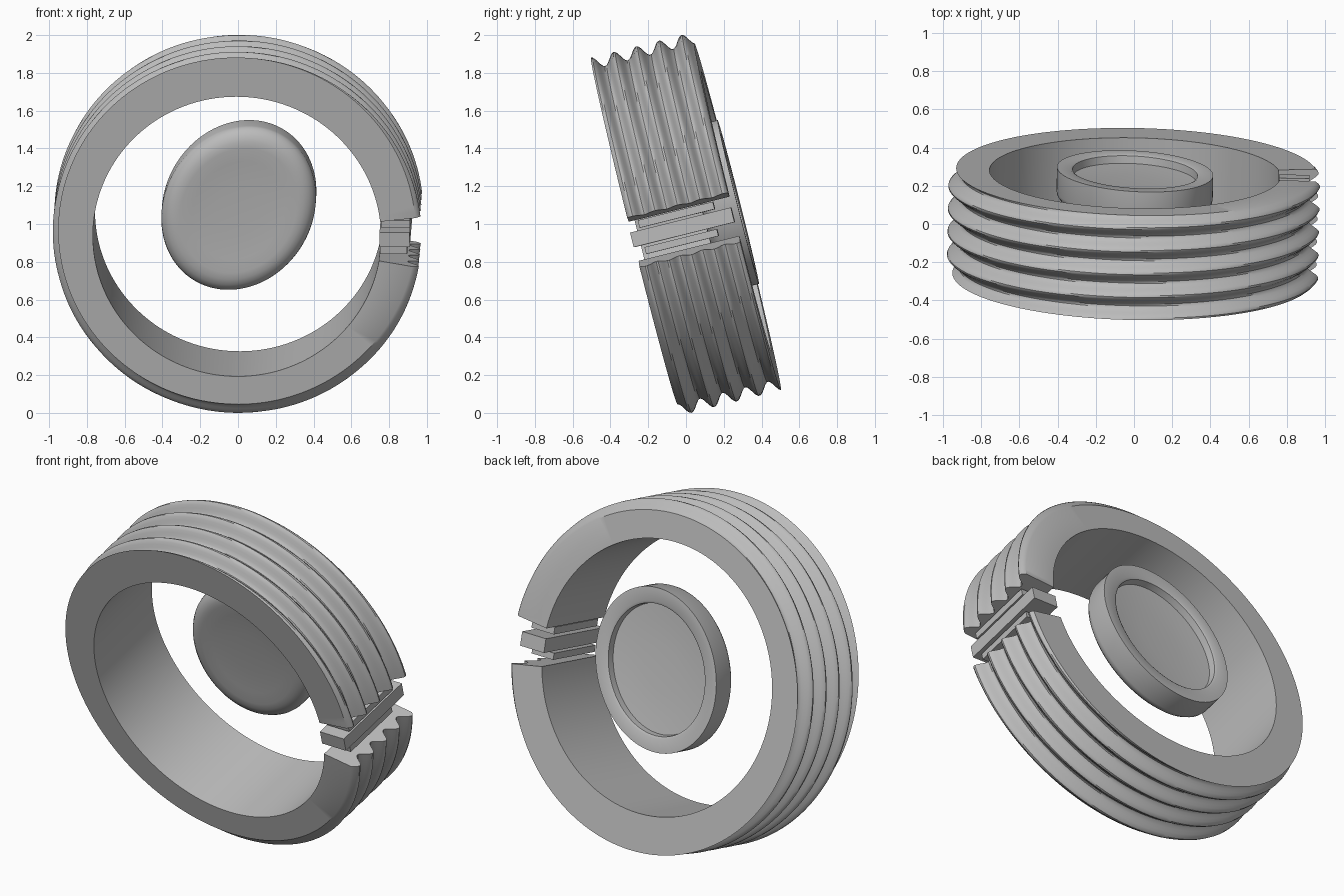
import bpy, bmesh
from math import sin, cos, pi, radians
from mathutils import Matrix

cube = bpy.data.objects.get("Cube")
if cube:
    bpy.data.objects.remove(cube)

grey = bpy.data.materials.new("plain_grey")
grey.use_nodes = True
colour = (0.5, 0.5, 0.5, 1)
grey.diffuse_color = colour
grey.node_tree.nodes["Principled BSDF"].inputs["Base Color"].default_value = colour

# Shared tilted frame: local y is the ring axis
FRAME = (Matrix.Translation((0, 0, 1)) @ Matrix.Rotation(radians(-1.2), 4, 'Z')
         @ Matrix.Rotation(radians(14), 4, 'X'))


def finish(name, bm, smooth=True):
    bmesh.ops.recalc_face_normals(bm, faces=bm.faces)
    bm.transform(FRAME)
    mesh = bpy.data.meshes.new(name)
    bm.to_mesh(mesh)
    bm.free()
    mesh.materials.append(grey)
    obj = bpy.data.objects.new(name, mesh)
    bpy.context.collection.objects.link(obj)
    if smooth:
        bpy.ops.object.select_all(action='DESELECT')
        obj.select_set(True)
        bpy.context.view_layer.objects.active = obj
        bpy.ops.object.shade_smooth_by_angle(angle=radians(35))
    return obj


def bridge(bm, a, b):
    n = len(a)
    for i in range(n):
        j = (i + 1) % n
        bm.faces.new((a[i], a[j], b[j], b[i]))


# Split ring with a helical wave on its outer side
def split_ring():
    bm = bmesh.new()
    half, inner, mean, wave, pitch = 0.275, 0.763, 0.946, 0.031, 0.1235
    start, end, steps, rows = 6.1, 350, 160, 54
    sections = []
    for s in range(steps + 1):
        t = radians(start + (end - start) * s / steps)
        crest = -half - pitch * (t - pi / 2) / (2 * pi)
        outline = [(inner, half), (inner, -half)]
        for k in range(rows + 1):
            u = -half + 2 * half * k / rows
            outline.append((mean + wave * cos(2 * pi * (u - crest) / pitch), u))
        sections.append([bm.verts.new((r * cos(t), u, r * sin(t))) for r, u in outline])
    for a, b in zip(sections, sections[1:]):
        bridge(bm, a, b)
    bm.faces.new(sections[0])
    bm.faces.new(sections[-1])
    finish("split_ring", bm)


# Oval button with a rounded front and a recessed back
def oval_button():
    bm = bmesh.new()
    profile = [(0.3, 0.118), (0.6, 0.112), (0.76, 0.106), (0.84, 0.108), (0.91, 0.118),
               (0.96, 0.134), (0.99, 0.152), (1, 0.17), (1, 0.297), (0.83, 0.297),
               (0.8, 0.29), (0.79, 0.25), (0.6, 0.243), (0.3, 0.237)]
    major, minor, turn, lift, sides = 0.462, 0.393, radians(61.5), 0.046, 96
    rings = []
    for scale, u in profile:
        ring = []
        for i in range(sides):
            t = 2 * pi * i / sides
            p, q = major * scale * cos(t), minor * scale * sin(t)
            ring.append(bm.verts.new((p * cos(turn) - q * sin(turn), u,
                                      lift + p * sin(turn) + q * cos(turn))))
        rings.append(ring)
    for a, b in zip(rings, rings[1:]):
        bridge(bm, a, b)
    bm.faces.new(rings[0])
    bm.faces.new(rings[-1])
    finish("oval_button", bm)


# Plates standing in the gap of the ring
def plate(name, x, u, v):
    bm = bmesh.new()
    bmesh.ops.create_cube(bm, size=1)
    for vert in bm.verts:
        vert.co = [lim[0] if c < 0 else lim[1] for lim, c in zip((x, u, v), vert.co)]
    finish(name, bm, smooth=False)


split_ring()
oval_button()
plate("gap_plate_middle", (0.755, 0.915), (-0.28, 0.27), (-0.057, 0.023))
plate("gap_plate_upper", (0.765, 0.915), (-0.225, 0.185), (0.035, 0.076))
plate("gap_plate_lower", (0.755, 0.9), (-0.225, 0.17), (-0.108, -0.07))
